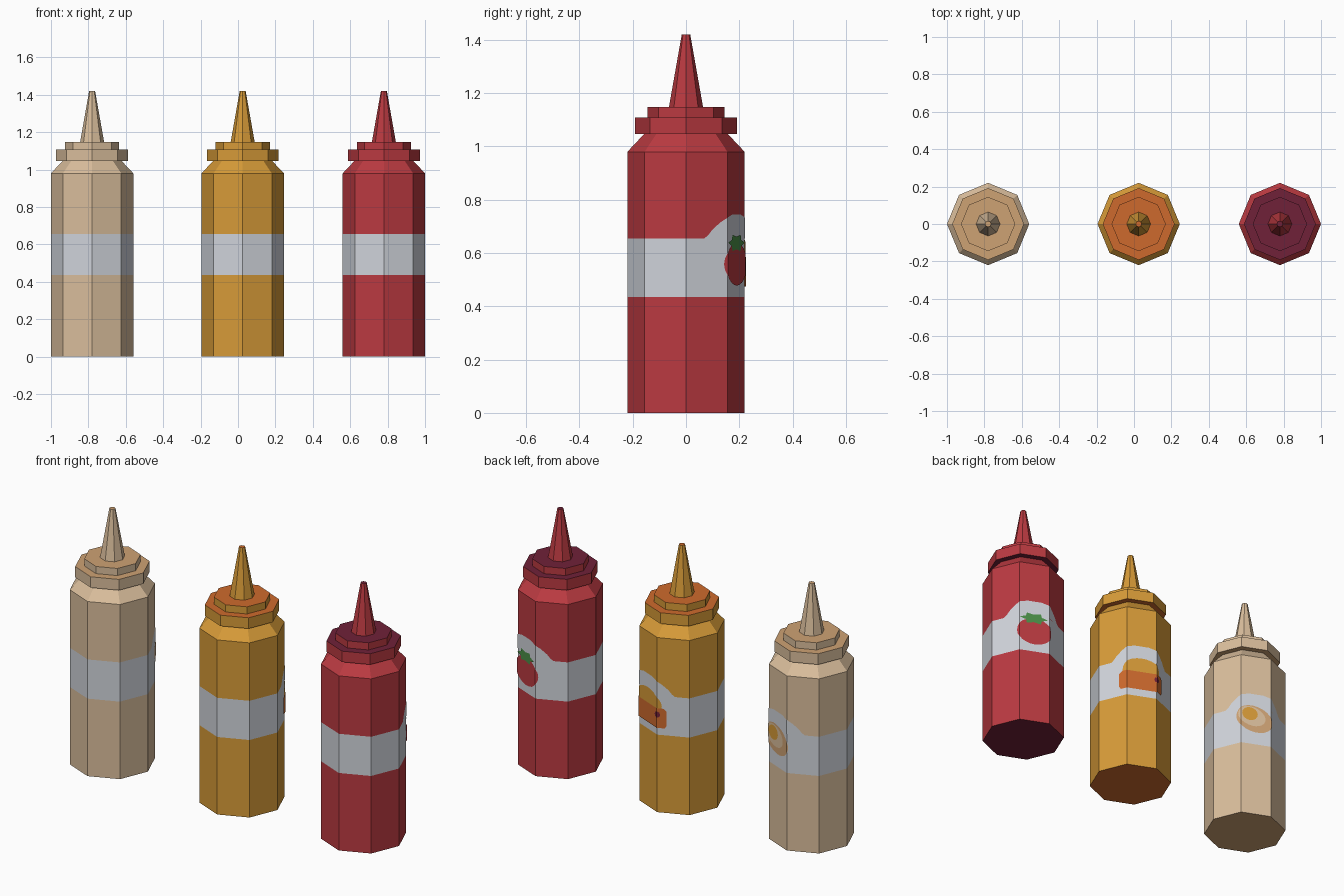
import bpy, bmesh, math

if "Cube" in bpy.data.objects:
    bpy.data.objects.remove(bpy.data.objects["Cube"])

N = 8                                   # octagonal bottles
R = 0.22                                # body radius
W = 2 * R * math.sin(math.pi / N)       # width of one body face


def material(name, hex_colour):
    rgb = [int(hex_colour[i:i + 2], 16) / 255 for i in (0, 2, 4)]
    lin = [c / 12.92 if c <= 0.04045 else ((c + 0.055) / 1.055) ** 2.4 for c in rgb]
    m = bpy.data.materials.new(name)
    m.diffuse_color = (*lin, 1)
    m.use_nodes = True
    m.node_tree.nodes["Principled BSDF"].inputs["Base Color"].default_value = m.diffuse_color
    return m


RED = material("tomato red", "BB3A41")
MAROON = material("dark maroon", "702138")
MUSTARD = material("mustard yellow", "D79B38")
ORANGE = material("burnt orange", "CE6A2D")
CREAM = material("cream", "DABE9C")
TAN = material("tan", "CEA274")
LABEL = material("label white", "D0D4DB")
GREEN = material("leaf green", "4C9048")


def finish(bm, name, mats, x):
    me = bpy.data.meshes.new(name)
    bm.to_mesh(me)
    bm.free()
    for m in mats:
        me.materials.append(m)
    ob = bpy.data.objects.new(name, me)
    ob.location.x = x
    bpy.context.collection.objects.link(ob)
    return ob


def lathe(name, profile, mats, x, base=False, top=False, band=None):
    """Octagonal lathe; level faces take the accent, the band the label colour."""
    bm = bmesh.new()
    rings = [[bm.verts.new((r * math.cos(math.tau * i / N), r * math.sin(math.tau * i / N), z))
              for i in range(N)] for r, z in profile]
    for a, b in zip(rings, rings[1:]):
        for i in range(N):
            j = (i + 1) % N
            bm.faces.new((a[i], a[j], b[j], b[i]))
    if base:
        bm.faces.new(rings[0][::-1])
    if top:
        bm.faces.new(rings[-1])
    bm.normal_update()
    for f in bm.faces:
        z = f.calc_center_median().z
        if abs(f.normal.z) > 0.9:
            f.material_index = 1
        elif band and band[0] < z < band[1]:
            f.material_index = 2
    return finish(bm, name, mats, x)


def decal(name, points, mat, x, layer):
    """Wrap a flat outline (u along the wall, z up) round the octagonal wall.
    u = 0 is the middle of the picture face, between 45 and 90 degrees."""
    bm = bmesh.new()
    bm.faces.new([bm.verts.new((u, z, 0)) for u, z in points])
    for k in (-1.5, -0.5, 0.5, 1.5):
        bmesh.ops.bisect_plane(bm, geom=bm.verts[:] + bm.edges[:] + bm.faces[:],
                               plane_co=(k * W, 0, 0), plane_no=(1, 0, 0))
    rad = R + 0.0015 * layer
    for v in bm.verts:
        s = v.co.x / W + 0.5
        k = math.floor(s)
        t = s - k
        a, b = (k + 1) * math.tau / N, (k + 2) * math.tau / N
        v.co = (rad * (math.cos(a) * (1 - t) + math.cos(b) * t),
                rad * (math.sin(a) * (1 - t) + math.sin(b) * t), v.co.y)
    bm.normal_update()
    for f in bm.faces:                  # face outward
        c = f.calc_center_median()
        if f.normal.x * c.x + f.normal.y * c.y < 0:
            f.normal_flip()
    return finish(bm, name, [mat], x)


def ellipse(u, z, ru, rz, n=24, tilt=0.0):
    out = []
    for i in range(n):
        a = math.tau * i / n
        p, q = ru * math.cos(a), rz * math.sin(a)
        out.append((u + p * math.cos(tilt) - q * math.sin(tilt),
                    z + p * math.sin(tilt) + q * math.cos(tilt)))
    return out


BODY = [(R, 0), (R, 0.435), (R, 0.655), (R, 0.98), (0.157, 1.047)]
CAP = [(0.157, 1.047), (0.192, 1.047), (0.192, 1.108), (0.145, 1.108),
       (0.145, 1.148), (0.064, 1.148)]
NOZZLE = [(0.064, 1.148), (0.016, 1.42)]
HALF = [(0.18, 0.654), (0.162, 0.668), (0.144, 0.69), (0.111, 0.717), (0.084, 0.733), (0.04, 0.745)]
BUMP = HALF + [(-u, z) for u, z in reversed(HALF)]


def bottle(kind, x, main, accent):
    mats = [main, accent, LABEL]
    lathe(kind + "_body", BODY, mats, x, base=True, band=(0.435, 0.655))
    lathe(kind + "_cap", CAP, mats, x)
    lathe(kind + "_nozzle", NOZZLE, mats, x, top=True)
    decal(kind + "_label_bump", BUMP, LABEL, x, 1)


X1, X2, X3 = -0.78, 0.025, 0.78
bottle("mayonnaise", X1, CREAM, TAN)
bottle("mustard", X2, MUSTARD, ORANGE)
bottle("ketchup", X3, RED, MAROON)

# Egg picture
decal("egg_shell", ellipse(-0.01, 0.59, 0.105, 0.08, tilt=-0.3), TAN, X1, 2)
decal("egg_white", ellipse(-0.025, 0.605, 0.078, 0.058, tilt=-0.3), CREAM, X1, 3)
decal("egg_yolk", ellipse(-0.035, 0.618, 0.043, 0.04, 16), MUSTARD, X1, 4)

# Snack picture: yellow dome on an orange block with a dark spot
decal("snack_top", ellipse(0, 0.595, 0.11, 0.075), MUSTARD, X2, 2)
decal("snack_block", [(-0.12, 0.475), (0.125, 0.475), (0.135, 0.49), (0.135, 0.57),
                      (0.12, 0.585), (-0.11, 0.585), (-0.13, 0.57), (-0.13, 0.49)], ORANGE, X2, 3)
decal("snack_spot", ellipse(0.085, 0.55, 0.018, 0.018, 8), MAROON, X2, 4)

# Tomato picture with a leafy crown
decal("tomato", ellipse(0, 0.558, 0.1, 0.08), RED, X3, 2)
leaf = []
for i in range(12):
    a = math.tau * i / 12
    k = 1.0 if i % 2 == 0 else 0.65
    leaf.append((-0.005 + 0.078 * k * math.cos(a), 0.638 + 0.036 * k * math.sin(a)))
decal("tomato_leaf", leaf, GREEN, X3, 3)
